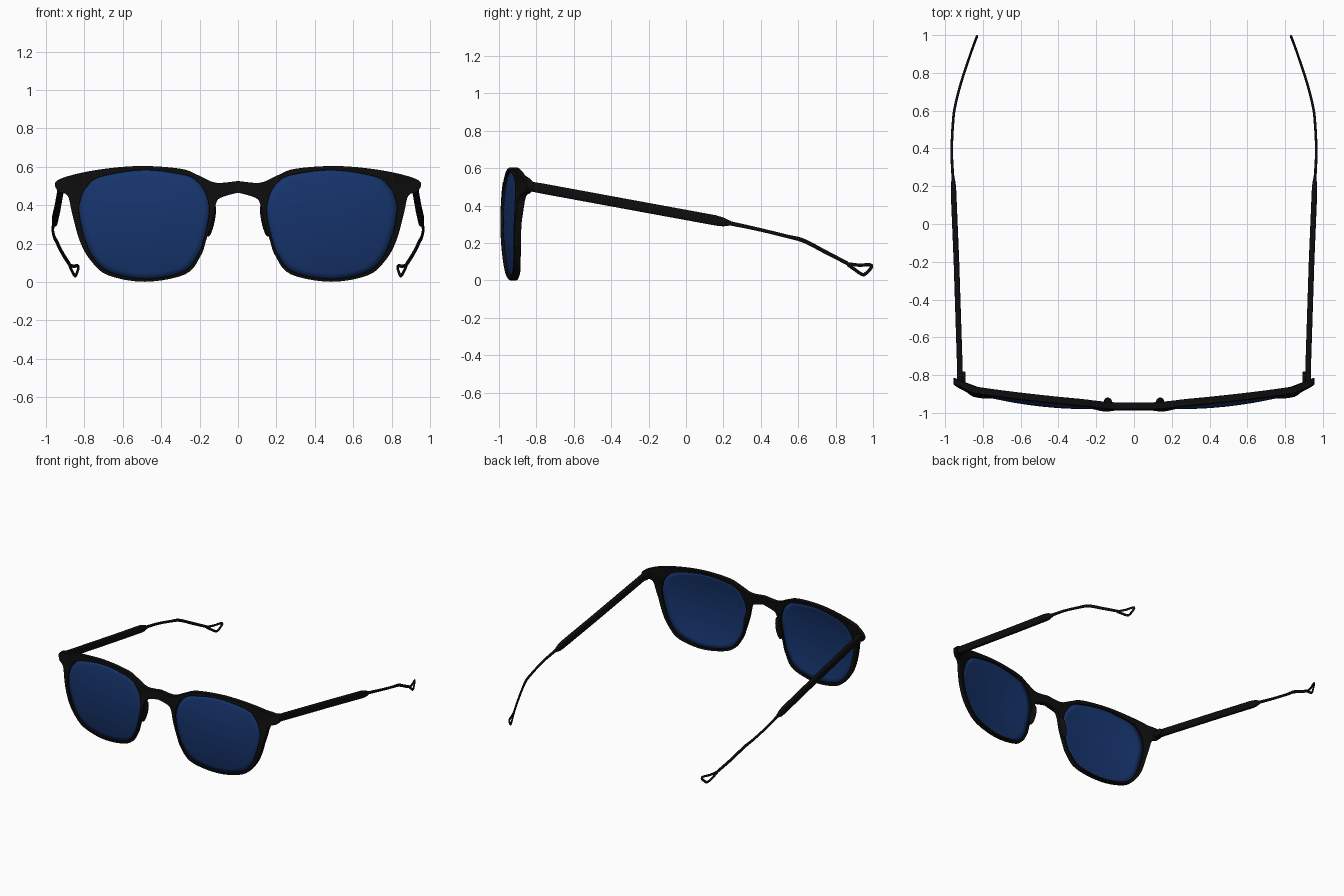
import bpy, bmesh, math
from mathutils import Vector, Matrix

if "Cube" in bpy.data.objects:
    bpy.data.objects.remove(bpy.data.objects["Cube"])


def material(name, rgb):
    m = bpy.data.materials.new(name)
    m.diffuse_color = (*rgb, 1)
    m.use_nodes = True
    m.node_tree.nodes["Principled BSDF"].inputs["Base Color"].default_value = m.diffuse_color
    return m


BLACK = material("black_plastic", (0.004, 0.004, 0.004))
BLUE = material("blue_tint", (0.008, 0.034, 0.15))


def finish(name, bm, mat, bevel=0, angle=40):
    """Turn a right-hand bmesh into a smooth object mirrored across x = 0."""
    bmesh.ops.recalc_face_normals(bm, faces=bm.faces)
    me = bpy.data.meshes.new(name)
    bm.to_mesh(me)
    bm.free()
    me.materials.append(mat)
    ob = bpy.data.objects.new(name, me)
    bpy.context.collection.objects.link(ob)
    bpy.ops.object.select_all(action='DESELECT')
    ob.select_set(True)
    bpy.context.view_layer.objects.active = ob
    bpy.ops.object.shade_smooth_by_angle(angle=math.radians(angle))
    mir = ob.modifiers.new("mirror", 'MIRROR')
    mir.use_clip = True
    if bevel:
        b = ob.modifiers.new("bevel", 'BEVEL')
        b.width, b.segments, b.limit_method = bevel, 2, 'ANGLE'
        b.angle_limit = math.radians(50)
    return ob


def spline(pts, n=5):
    """Open Catmull-Rom curve through points of any dimension."""
    p = [Vector(q) for q in pts]
    p = [p[0]] + p + [p[-1]]
    out = []
    for a, b, c, d in zip(p, p[1:], p[2:], p[3:]):
        for i in range(n):
            t = i / n
            out.append(0.5 * (2 * b + (c - a) * t + (2 * a - 5 * b + 4 * c - d) * t * t
                              + (3 * b - a - 3 * c + d) * t ** 3))
    return out + [p[-1]]


def face_y(x, z):
    """Wrapped and bulged sheet the front lies on."""
    return -0.977 + 0.11 * x * x + 0.3 * (z - 0.3) ** 2 + 0.3 * max(0, x - 0.85)


# Front outline pairs: outer x, z and lens opening x, z, from bridge bottom round to bridge top
OUTLINE = [
    (0, .464, .158, .43), (.065, .46, .152, .40), (.11, .42, .15, .37), (.135, .32, .158, .31),
    (.165, .22, .178, .225), (.195, .135, .21, .14), (.275, .04, .29, .052), (.485, .001, .485, .016),
    (.68, .036, .667, .052), (.77, .115, .755, .13), (.825, .215, .805, .25), (.865, .36, .828, .37),
    (.888, .45, .82, .43), (.94, .475, .81, .46), (.94, .53, .79, .492), (.77, .578, .72, .547),
    (.526, .604, .49, .583), (.30, .59, .27, .555), (.2, .553, .21, .52), (.115, .517, .18, .484),
    (0, .526, .165, .455)]
ring = spline(OUTLINE)
N = len(ring)

# Frame front: rims, bridge and end pieces in one strip
bm = bmesh.new()
rows = []
for o, i, dy in ((0, 1, -.018), (2, 3, -.018), (2, 3, .018), (0, 1, .018)):
    rows.append([bm.verts.new((q[o], face_y(q[o], q[i]) + dy, q[i])) for q in ring])
for r in range(4):
    a, b = rows[r], rows[(r + 1) % 4]
    for k in range(N):
        if r == 3 and k == N - 1:
            continue  # bridge stays open on the mirror plane
        m = (k + 1) % N
        bm.faces.new((a[k], a[m], b[m], b[k]))
finish("frame_front", bm, BLACK, 0.004)

# Lenses: concentric rings bulging forward
bm = bmesh.new()
cx, cz = 0.485, 0.31


def lens_vert(x, z, k):
    x, z = cx + (x - cx) * k, cz + (z - cz) * k
    return bm.verts.new((x, face_y(x, z) - 0.012 * (1 - k * k), z))


steps = [1.005, .9, .75, .6, .45, .3, .15]
rows = [[lens_vert(q[2], q[3], k) for q in ring] for k in steps]
for a, b in zip(rows, rows[1:]):
    for k in range(N):
        m = (k + 1) % N
        bm.faces.new((a[k], a[m], b[m], b[k]))
mid = lens_vert(cx, cz, 0)
for k in range(N):
    bm.faces.new((rows[-1][k], rows[-1][(k + 1) % N], mid))
lens = finish("lens", bm, BLUE)
sol = lens.modifiers.new("thickness", 'SOLIDIFY')
sol.thickness, sol.offset = 0.008, 0

# Nose pads
bm = bmesh.new()
bmesh.ops.create_uvsphere(bm, u_segments=20, v_segments=12, radius=1)
bm.transform(Matrix.Translation((.138, -.95, .32)) @ Matrix.Rotation(-.2, 4, 'Y')
             @ Matrix.Diagonal((.017, .032, .085, 1)))
finish("nose_pad", bm, BLACK)

# Hinge blocks
bm = bmesh.new()
bmesh.ops.create_cube(bm, size=1)
bm.transform(Matrix.Translation((.912, -.815, .498)) @ Matrix.Diagonal((.04, .07, .045, 1)))
finish("hinge", bm, BLACK, 0.006)


def loft(name, stations, power, n=16):
    """Sweep a rounded section along y; station = x, y, z, half height, half width."""
    bm = bmesh.new()
    rows = []
    for x, y, z, h, w in stations:
        row = []
        for k in range(n):
            t = 2 * math.pi * (k + .5) / n
            c, s = math.cos(t), math.sin(t)
            row.append(bm.verts.new((x + w * math.copysign(abs(c) ** power, c), y,
                                     z + h * math.copysign(abs(s) ** power, s))))
        rows.append(row)
    for a, b in zip(rows, rows[1:]):
        for k in range(n):
            m = (k + 1) % n
            bm.faces.new((a[k], a[m], b[m], b[k]))
    bm.faces.new(rows[0])
    bm.faces.new(rows[-1])
    return finish(name, bm, BLACK)


# Temple arms: thick front section, then a slim wire section
loft("temple_arm", [
    (.922, -.85, .506, .026, .016), (.922, -.76, .49, .028, .015), (.94, -.2, .387, .028, .015),
    (.955, .16, .321, .028, .015), (.956, .2, .313, .024, .014), (.957, .24, .306, .012, .009)], .5)
loft("temple_wire", spline([
    (.957, .22, .309, .012, .008), (.965, .38, .275, .010, .007), (.958, .54, .236, .010, .007),
    (.946, .63, .212, .012, .007), (.915, .75, .15, .012, .007), (.876, .87, .088, .011, .007)], 6), .8)

# Open loop at the tip of each temple
path = [(.879, .86, .09), (.857, .925, .082), (.836, .982, .084), (.832, .991, .07),
        (.845, .957, .034), (.853, .935, .036), (.866, .90, .06), (.879, .86, .088)]
pts = spline(path, 4)[:-1]
bm = bmesh.new()
rows = []
for k, p in enumerate(pts):
    tan = (pts[(k + 1) % len(pts)] - pts[k - 1]).normalized()
    side = Vector((.94, .33, 0))
    up = tan.cross(side).normalized()
    rows.append([bm.verts.new(p + .009 * (side * math.cos(j * math.pi / 4) * .7
                                          + up * math.sin(j * math.pi / 4))) for j in range(8)])
for k in range(len(rows)):
    a, b = rows[k - 1], rows[k]
    for j in range(8):
        m = (j + 1) % 8
        bm.faces.new((a[j], a[m], b[m], b[j]))
finish("temple_tip_loop", bm, BLACK, angle=60)
